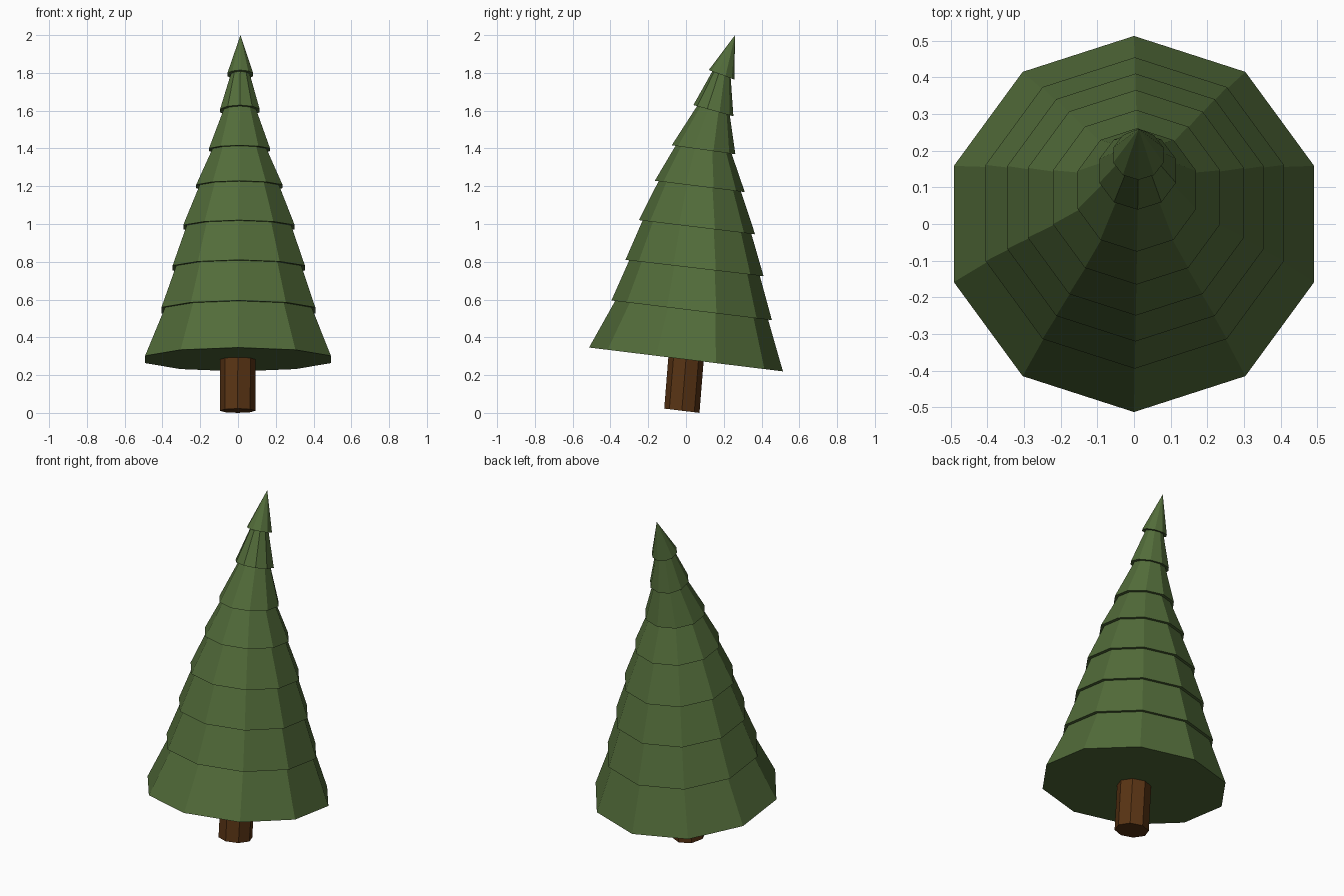
import bpy, bmesh, math
from mathutils import Vector

if "Cube" in bpy.data.objects:
    bpy.data.objects.remove(bpy.data.objects["Cube"])


def material(name, color):
    m = bpy.data.materials.new(name)
    m.diffuse_color = (*color, 1)
    m.use_nodes = True
    m.node_tree.nodes["Principled BSDF"].inputs["Base Color"].default_value = m.diffuse_color
    return m


def ring(bm, center, radius, slope, sides):
    """Regular polygon with a corner at the front, leaning towards +y."""
    t = math.atan(slope)
    verts = []
    for i in range(sides):
        a = 2 * math.pi * i / sides - math.pi / 2
        u, v = radius * math.cos(a), radius * math.sin(a)
        offset = Vector((u, v * math.cos(t), -v * math.sin(t)))
        verts.append(bm.verts.new(Vector(center) + offset))
    return verts


def bridge(bm, a, b):
    n = len(a)
    for i in range(n):
        j = (i + 1) % n
        bm.faces.new((a[i], a[j], b[j], b[i]))


def finish(bm, name, mat):
    bmesh.ops.recalc_face_normals(bm, faces=bm.faces)
    mesh = bpy.data.meshes.new(name)
    bm.to_mesh(mesh)
    bm.free()
    mesh.materials.append(mat)
    obj = bpy.data.objects.new(name, mesh)
    bpy.context.collection.objects.link(obj)


# Foliage tiers: centre x, y, z, skirt radius, slope
tiers = [
    (0.000, 0.000, 0.283, 0.517, 0.123),
    (0.002, 0.030, 0.543, 0.428, 0.123),
    (0.004, 0.045, 0.767, 0.368, 0.118),
    (0.005, 0.058, 0.983, 0.310, 0.122),
    (0.007, 0.073, 1.199, 0.240, 0.126),
    (0.008, 0.093, 1.393, 0.170, 0.140),
    (0.010, 0.145, 1.600, 0.110, 0.280),
    (0.012, 0.188, 1.790, 0.072, 0.370),
]
STEP = 0.02
bm = bmesh.new()
previous = None
for k, (x, y, z, r, slope) in enumerate(tiers):
    if previous:
        # narrow neck of the tier below, then the ledge outwards
        neck = ring(bm, (x, y, z), r - STEP, slope, 10)
        bridge(bm, previous, neck)
        skirt = ring(bm, (x, y, z), r, slope, 10)
        bridge(bm, neck, skirt)
    else:
        skirt = ring(bm, (x, y, z), r, slope, 10)
        bm.faces.new(skirt[::-1])
    previous = skirt
# Pointed tip
tip = bm.verts.new((0.013, 0.26, 2.0))
for i in range(10):
    bm.faces.new((previous[i], previous[(i + 1) % 10], tip))
finish(bm, "foliage", material("needle_green", (0.085, 0.15, 0.042)))

# Trunk: leaning octagonal post
bm = bmesh.new()
low = ring(bm, (-0.002, -0.022, 0.0115), 0.094, 0.122, 8)
high = ring(bm, (-0.001, 0.002, 0.31), 0.094, 0.122, 8)
bridge(bm, low, high)
bm.faces.new(low[::-1])
bm.faces.new(high)
finish(bm, "trunk", material("bark_brown", (0.1, 0.034, 0.007)))
